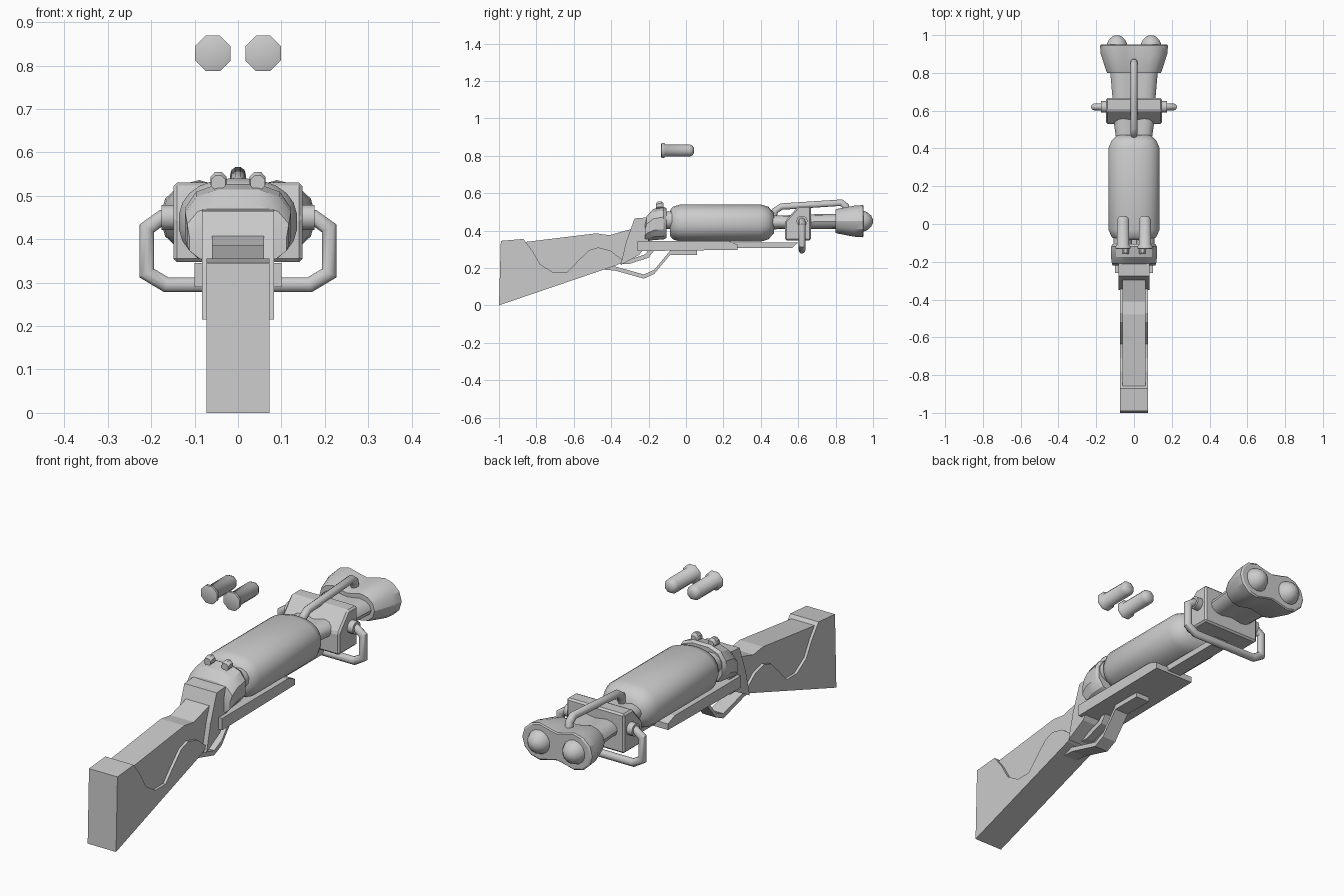
import bpy, bmesh
from math import sin, cos, pi, radians, copysign
from mathutils import Vector

old = bpy.data.objects.get("Cube")
if old:
    bpy.data.objects.remove(old, do_unlink=True)

grey = bpy.data.materials.new("plain_grey")
grey.use_nodes = True
grey.diffuse_color = (0.6, 0.6, 0.6, 1)
grey.node_tree.nodes["Principled BSDF"].inputs["Base Color"].default_value = (0.6, 0.6, 0.6, 1)


def finish(bm, name, smooth=None, bevel=0):
    bmesh.ops.recalc_face_normals(bm, faces=bm.faces)
    mesh = bpy.data.meshes.new(name)
    bm.to_mesh(mesh)
    bm.free()
    mesh.materials.append(grey)
    obj = bpy.data.objects.new(name, mesh)
    bpy.context.collection.objects.link(obj)
    if bevel:
        mod = obj.modifiers.new("edge_bevel", "BEVEL")
        mod.width = bevel
        mod.segments = 1
    if smooth:
        bpy.ops.object.select_all(action="DESELECT")
        obj.select_set(True)
        bpy.context.view_layer.objects.active = obj
        bpy.ops.object.shade_smooth_by_angle(angle=radians(smooth))
    return obj


def slab(name, outline, half, bevel=0):
    """Side outline in (y, z) extruded across x."""
    bm = bmesh.new()
    face = bm.faces.new([bm.verts.new((-half, y, z)) for y, z in outline])
    ext = bmesh.ops.extrude_face_region(bm, geom=[face])
    verts = [v for v in ext["geom"] if isinstance(v, bmesh.types.BMVert)]
    bmesh.ops.translate(bm, verts=verts, vec=(2 * half, 0, 0))
    return finish(bm, name, bevel=bevel)


def skin(name, rings, smooth):
    """Closed skin over rings of points."""
    bm = bmesh.new()
    loops = [[bm.verts.new(p) for p in ring] for ring in rings]
    n = len(loops[0])
    for a, b in zip(loops, loops[1:]):
        for i in range(n):
            bm.faces.new((a[i], a[(i + 1) % n], b[(i + 1) % n], b[i]))
    bm.faces.new(loops[0])
    bm.faces.new(loops[-1])
    return finish(bm, name, smooth)


def oval(sides, power=1.0):
    angles = [2 * pi * (i + 0.5) / sides for i in range(sides)]
    sharpen = lambda v: copysign(abs(v) ** power, v)
    return [(sharpen(cos(a)), sharpen(sin(a))) for a in angles]


def loft(name, shape, sections, smooth=40, x=0):
    """Sections are (y, half width, centre z, half height)."""
    skin(name, [[(x + px * w, y, z + pz * h) for px, pz in shape]
                for y, w, z, h in sections], smooth)


def pipe(name, points, radius, sides=10):
    """Round tube with mitred corners."""
    pts = [Vector(p) for p in points]
    rings = []
    flat = Vector((1, 0, 0)) if all(abs(p.x) < 1e-6 for p in pts) else Vector((0, 1, 0))
    for i, p in enumerate(pts):
        before = (p - pts[i - 1]).normalized() if i else None
        after = (pts[i + 1] - p).normalized() if i < len(pts) - 1 else None
        d_in, d_out = before or after, after or before
        tangent = (d_in + d_out).normalized()
        side = tangent.cross(flat) / max(tangent.dot(d_in), 0.5)
        rings.append([p + radius * (cos(2 * pi * k / sides) * flat + sin(2 * pi * k / sides) * side)
                      for k in range(sides)])
    skin(name, rings, 40)


def strip(name, path, half, thick):
    """Flat band following a side path."""
    lower = [(y, z - thick) for y, z in reversed(path)]
    slab(name, path + lower, half)


# Stock: wide lower shell with a wavy edge and a narrower core above it
wave = [(-0.87, 0.355), (-0.82, 0.29), (-0.78, 0.22), (-0.71, 0.176), (-0.636, 0.176),
        (-0.58, 0.235), (-0.52, 0.294), (-0.47, 0.31), (-0.406, 0.294), (-0.33, 0.235)]
slab("stock_shell", [(-1, 0), (-0.99, 0.345)] + wave + [(-0.37, 0.215)], 0.073)
slab("stock_core", [(-0.9, 0.06), (-0.88, 0.338), (-0.85, 0.34), (-0.48, 0.385), (-0.41, 0.375),
                    (-0.25, 0.42), (-0.25, 0.27), (-0.36, 0.22)], 0.06)
slab("grip_collar", [(-0.35, 0.215), (-0.32, 0.34), (-0.275, 0.465), (-0.21, 0.47),
                     (-0.2, 0.34), (-0.25, 0.27)], 0.083)

# Receiver with its sights
loft("receiver", oval(12, 0.75), [(-0.22, 0.115, 0.39, 0.045), (-0.21, 0.12, 0.41, 0.07),
                                  (-0.175, 0.125, 0.432, 0.085), (-0.12, 0.125, 0.44, 0.09),
                                  (-0.105, 0.115, 0.44, 0.082)], 30)
for side, s in (("right", -1), ("left", 1)):
    loft(side + "_breech_barrel", oval(12), [(-0.12, 0.05, 0.455, 0.048), (-0.04, 0.05, 0.455, 0.048)], x=0.06 * s)
    loft(side + "_sight", oval(8), [(-0.16, 0.018, 0.53, 0.018), (-0.15, 0.02, 0.535, 0.022),
                                    (-0.13, 0.02, 0.535, 0.022), (-0.12, 0.014, 0.53, 0.016)], x=0.045 * s)

# Main tank
loft("tank", oval(24, 0.85), [(-0.085, 0.095, 0.44, 0.07), (-0.07, 0.118, 0.44, 0.088),
                              (-0.03, 0.137, 0.44, 0.1), (0.4, 0.137, 0.44, 0.1),
                              (0.44, 0.12, 0.44, 0.088), (0.47, 0.09, 0.44, 0.055)], 60)

# Twin barrel and muzzle share a double-lobed section
half = [(0.5 + 0.5 * cos(radians(a)), sin(radians(a))) for a in range(-120, 121, 30)]
twin = half + [(0, 0.75)] + [(-x, -z) for x, z in half] + [(0, -0.75)]
loft("twin_barrel", twin, [(0.42, 0.09, 0.443, 0.037), (0.56, 0.11, 0.445, 0.037),
                           (0.68, 0.115, 0.447, 0.04), (0.83, 0.128, 0.45, 0.04)])
loft("muzzle", twin, [(0.8, 0.142, 0.45, 0.062), (0.81, 0.147, 0.45, 0.066),
                      (0.9, 0.176, 0.45, 0.083), (0.945, 0.18, 0.45, 0.086),
                      (0.95, 0.172, 0.45, 0.08)], 30)
for side, s in (("right", -1), ("left", 1)):
    dome = [(0.93 + 0.07 * sin(t), 0.058 * cos(t), 0.45, 0.058 * cos(t))
            for t in (0, 0.35, 0.7, 1.05, 1.4)]
    loft(side + "_muzzle_ball", oval(14), dome, 60, x=0.09 * s)

# Front block and the carrying handle looping below it
slab("front_block", [(0.53, 0.347), (0.53, 0.45), (0.6, 0.53), (0.667, 0.53), (0.667, 0.347)], 0.148, 0.008)
arm = [(0.15, 0.45), (0.175, 0.45), (0.21, 0.425), (0.21, 0.322), (0.165, 0.295)]
pipe("handle", [(x, 0.62, z) for x, z in arm] + [(-x, 0.62, z) for x, z in reversed(arm)], 0.018)
for side, s in (("right", -1), ("left", 1)):
    pipe(side + "_handle_socket", [(0.14 * s, 0.62, 0.45), (0.176 * s, 0.62, 0.45)], 0.03)

# Pipe along the top
pipe("top_pipe", [(0, 0.465, 0.46), (0, 0.475, 0.505), (0, 0.51, 0.528),
                  (0, 0.83, 0.549), (0, 0.855, 0.53), (0, 0.86, 0.48)], 0.018)

# Underside plate, rod, trigger and guard
slab("under_plate", [(-0.26, 0.345), (0.225, 0.345), (0.275, 0.325), (0.275, 0.297), (-0.26, 0.29)], 0.1)
slab("under_rod", [(0.2, 0.337), (0.6, 0.337), (0.57, 0.308), (0.2, 0.308)], 0.035)
strip("trigger_guard", [(-0.44, 0.213), (-0.38, 0.208), (-0.225, 0.165), (-0.17, 0.19),
                        (-0.085, 0.292), (0.06, 0.292)], 0.035, 0.022)
slab("trigger", [(-0.35, 0.222), (-0.3, 0.222), (-0.2, 0.255), (-0.17, 0.295),
                 (-0.2, 0.295), (-0.22, 0.272), (-0.3, 0.245)], 0.02)

# Two loose cartridges floating above
for side, s in (("right", -1), ("left", 1)):
    cartridge = [(-0.133, 0.036), (-0.13, 0.044), (-0.118, 0.044), (-0.11, 0.035),
                 (0.02, 0.035), (0.035, 0.028), (0.042, 0.016)]
    loft(side + "_cartridge", oval(8), [(y, r, 0.828, r) for y, r in cartridge], 50, x=0.058 * s)
